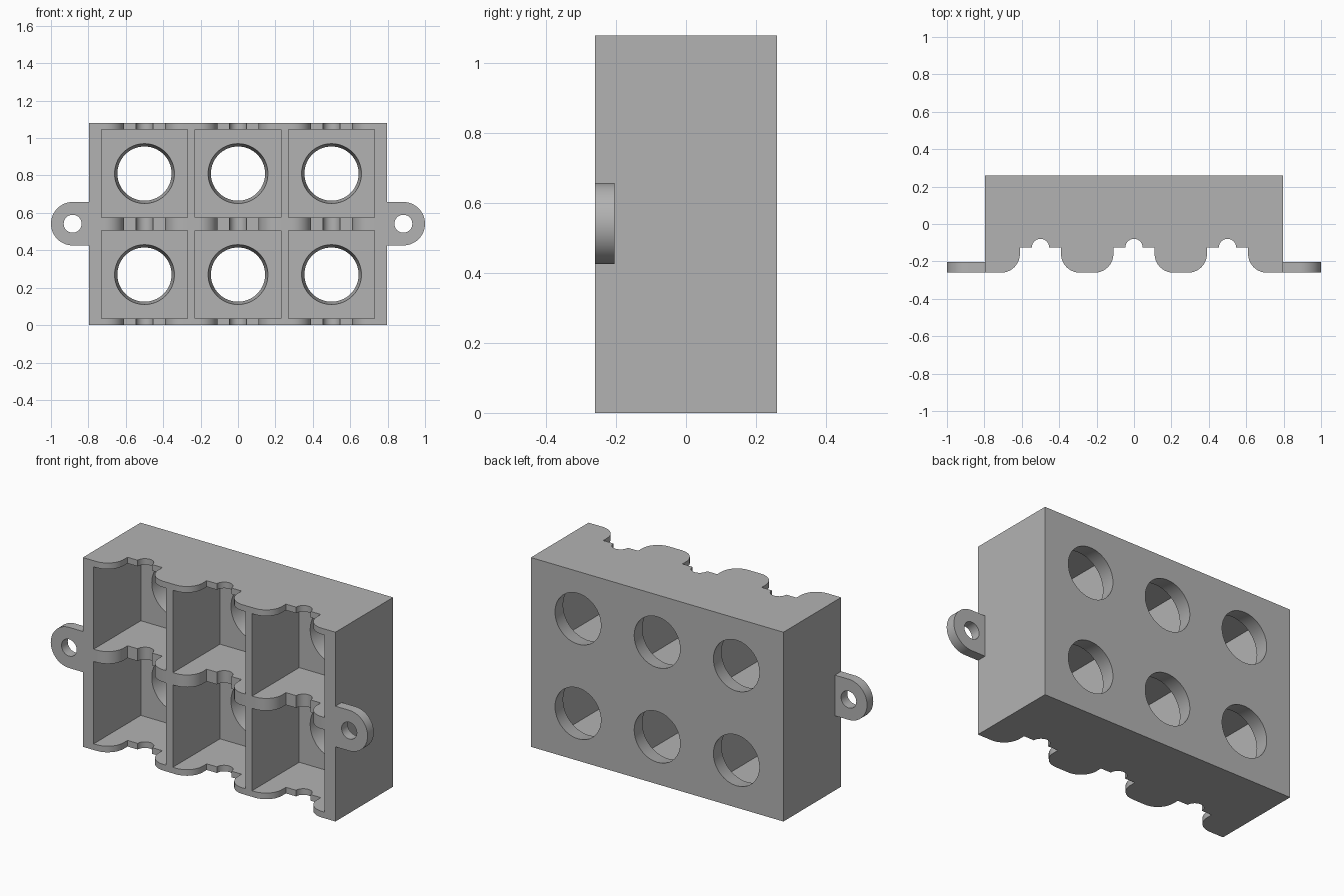
import bpy, bmesh
from math import sin, cos, pi
from mathutils import Matrix, Vector

cube = bpy.data.objects.get("Cube")
if cube:
    bpy.data.objects.remove(cube)

W, D, H = 0.797, 0.26, 1.08        # half width, half depth, height
FLOOR = 0.165                      # y of the pocket floor
COLUMNS = (-0.5, 0.0, 0.5)
ROWS = (0.27, 0.81)

grey = bpy.data.materials.new("light grey")
grey.use_nodes = True
colour = (0.45, 0.45, 0.45, 1)
grey.diffuse_color = colour
grey.node_tree.nodes["Principled BSDF"].inputs["Base Color"].default_value = colour


def arc(cx, cy, r, start, end, n):
    """Points along an arc, angles in units of pi."""
    angles = [pi * (start + (end - start) * i / n) for i in range(n + 1)]
    return [(cx + r * cos(a), cy + r * sin(a)) for a in angles]


def finish(name, bm):
    bmesh.ops.recalc_face_normals(bm, faces=bm.faces)
    mesh = bpy.data.meshes.new(name)
    bm.to_mesh(mesh)
    bm.free()
    mesh.materials.append(grey)
    obj = bpy.data.objects.new(name, mesh)
    bpy.context.collection.objects.link(obj)
    return obj


def prism(name, points, place, along):
    """Extrude a closed outline; place maps its 2D points into space."""
    bm = bmesh.new()
    face = bm.faces.new([bm.verts.new(place(*p)) for p in points])
    new = bmesh.ops.extrude_face_region(bm, geom=[face])["geom"]
    verts = [v for v in new if isinstance(v, bmesh.types.BMVert)]
    bmesh.ops.translate(bm, verts=verts, vec=Vector(along))
    return finish(name, bm)


def cut(obj, cutter):
    cutter.hide_render = True
    mod = obj.modifiers.new("cut", "BOOLEAN")
    mod.operation, mod.solver, mod.object = "DIFFERENCE", "EXACT", cutter
    bpy.context.view_layer.objects.active = obj
    bpy.ops.object.modifier_apply(modifier=mod.name)
    bpy.data.objects.remove(cutter)


def smooth(obj):
    bpy.ops.object.select_all(action="DESELECT")
    obj.select_set(True)
    bpy.context.view_layer.objects.active = obj
    bpy.ops.object.shade_smooth_by_angle(angle=pi / 6)


# Body outline: rounded lobes, stepped notches and a wire groove per column
notch, step, groove, fillet = 0.11, -0.125, 0.046, 0.1
outline = [(W, D), (-W, D), (-W, -D)]
for x in COLUMNS:
    outline += arc(x - notch - fillet, -D + fillet, fillet, -0.5, 0, 10)
    outline.append((x - notch, step))
    outline += arc(x, step, groove, 1, 0, 14)
    outline.append((x + notch, step))
    outline += arc(x + notch + fillet, -D + fillet, fillet, 1, 1.5, 10)
outline.append((W, -D))
body = prism("body", outline, lambda x, y: (x, y, 0), (0, 0, H))

# Pockets open at the front
bm = bmesh.new()
front = -D - 0.1
for x in COLUMNS:
    for z in ROWS:
        place = Matrix.Translation((x, (front + FLOOR) / 2, z))
        size = Matrix.Diagonal((0.458, FLOOR - front, 0.47, 1))
        bmesh.ops.create_cube(bm, size=1, matrix=place @ size)
cut(body, finish("pocket_cutter", bm))

# Tapered round holes through the back wall
bm = bmesh.new()
extra = 0.03
slope = (0.16 - 0.145) / (D - FLOOR)
for x in COLUMNS:
    for z in ROWS:
        place = Matrix.Translation((x, (FLOOR + D) / 2, z))
        bmesh.ops.create_cone(
            bm, cap_ends=True, segments=64,
            radius1=0.145 - slope * extra, radius2=0.16 + slope * extra,
            depth=D - FLOOR + 2 * extra,
            matrix=place @ Matrix.Rotation(pi / 2, 4, "X"))
cut(body, finish("hole_cutter", bm))
smooth(body)

# Rounded mounting ears with screw holes
ear_x, ear_z, ear_r, ear_t = 0.884, 0.542, 0.116, 0.056
for side, name in ((1, "left_ear"), (-1, "right_ear")):
    def place(x, z):
        return (side * x, -D, z)

    shape = [(W, ear_z - ear_r)] + arc(ear_x, ear_z, ear_r, -0.5, 0.5, 32)
    shape.append((W, ear_z + ear_r))
    ear = prism(name, shape, place, (0, ear_t, 0))
    ring = arc(ear_x, ear_z, 0.048, 0, 2, 32)[:-1]
    cutter = prism("screw_cutter", ring, place, (0, ear_t * 2, 0))
    cutter.location.y = -ear_t / 2
    bpy.context.view_layer.update()
    cut(ear, cutter)
    smooth(ear)
